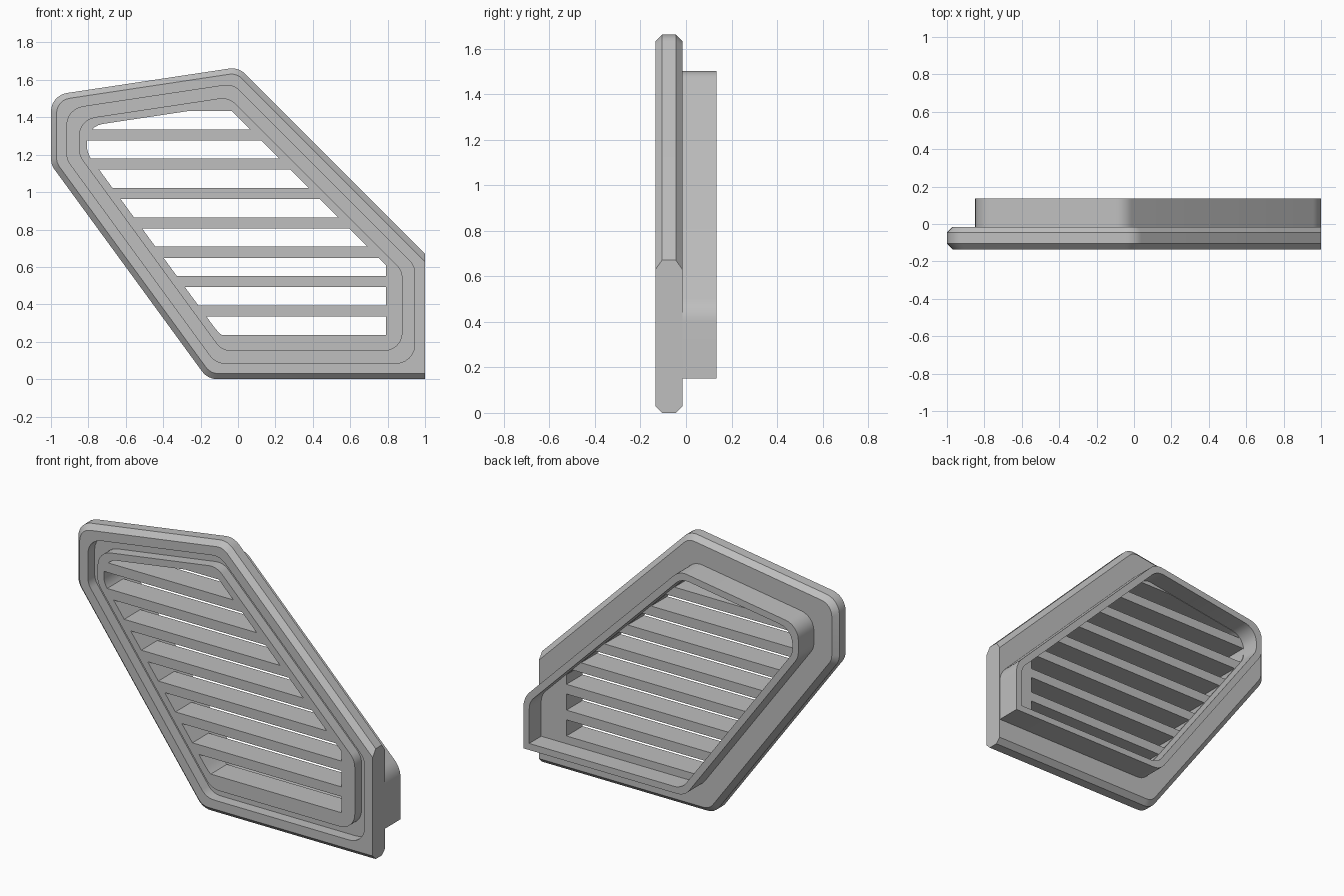
import bpy
import bmesh
import math
from mathutils import Vector

if "Cube" in bpy.data.objects:
    bpy.data.objects.remove(bpy.data.objects["Cube"], do_unlink=True)

# Six-sided outline in x, z, clockwise from the upper left corner
CORNERS = [Vector(p) for p in ((-1, 1.517), (0.003, 1.668), (1.03, 0.641),
                               (1.03, 0), (-0.162, 0), (-1, 1.147))]
RIGHT_EDGE = 2
ARC_STEPS = 6


def outline(inset, radii, right=None):
    """Inset the outline, optionally move its right edge, and round the corners."""
    lines = []
    for i, a in enumerate(CORNERS):
        d = (CORNERS[(i + 1) % 6] - a).normalized()
        inward = Vector((d.y, -d.x))
        p = a + inward * inset
        if i == RIGHT_EDGE and right is not None:
            p = Vector((right, a.y))
        lines.append((p, d))
    points = []
    for i in range(6):
        (p, d), (q, e) = lines[i - 1], lines[i]
        corner = p + d * ((q - p).cross(e) / d.cross(e))
        turn = d.angle(e)
        r = radii[i]
        centre = corner - d * r * math.tan(turn / 2) + Vector((d.y, -d.x)) * r
        start = Vector((-d.y, d.x)) * r
        for k in range(ARC_STEPS + 1):
            a = -turn * k / ARC_STEPS
            points.append(centre + Vector((start.x * math.cos(a) - start.y * math.sin(a),
                                           start.x * math.sin(a) + start.y * math.cos(a))))
    return points


def loft(bm, loops):
    """Skin a list of (outline, y) loops and cap both ends."""
    rings = [[bm.verts.new((p.x, y, p.y)) for p in pts] for pts, y in loops]
    for a, b in zip(rings, rings[1:]):
        for i in range(len(a)):
            j = (i + 1) % len(a)
            bm.faces.new((a[i], a[j], b[j], b[i]))
    bm.faces.new(rings[0])
    bm.faces.new(rings[-1])
    bmesh.ops.remove_doubles(bm, verts=bm.verts[:], dist=0.00005)
    bmesh.ops.recalc_face_normals(bm, faces=bm.faces[:])


def make_object(name, bm):
    mesh = bpy.data.meshes.new(name)
    bm.to_mesh(mesh)
    bm.free()
    obj = bpy.data.objects.new(name, mesh)
    bpy.context.collection.objects.link(obj)
    return obj


def radii(r, upper_right=None, lower_right=None):
    return [r, r, r if upper_right is None else upper_right,
            r if lower_right is None else lower_right, r, r]


FRONT, BACK, RIM_BACK = -0.135, 0.135, -0.015
GROOVE, FLOOR, CHAMFER = -0.07, 0.02, 0.03

# Profile loops, from the front panel out over the rim to the rear collar
island = outline(0.15, radii(0.1))
groove = outline(0.085, radii(0.1))
rim_face = outline(CHAMFER, radii(0.08, 0, 0), 1)
rim_edge = outline(0, radii(0.1, 0, 0), 1)
collar_outer = outline(0.15, radii(0.1, 0.14, 0), 0.999)
collar_inner = outline(0.19, radii(0.1, 0.1, 0), 0.96)

bm = bmesh.new()
loft(bm, [(island, FRONT), (island, GROOVE), (groove, GROOVE), (groove, FRONT),
          (rim_face, FRONT), (rim_edge, FRONT + CHAMFER),
          (rim_edge, RIM_BACK - CHAMFER), (rim_face, RIM_BACK),
          (collar_outer, RIM_BACK), (collar_outer, BACK),
          (collar_inner, BACK), (collar_inner, FLOOR)])
vent = make_object("vent_cover", bm)

# Slot cutters: the opening sliced into horizontal bands
opening = outline(0.192, [0.1, 0, 0, 0, 0.2, 0.12], 0.79)
cutter_bm = bmesh.new()
for i in range(8):
    low = 0.237 + 0.157 * i
    band = bmesh.new()
    loft(band, [(opening, -0.3), (opening, 0.1)])
    for z, side in ((low, -1), (low + 0.098, 1)):
        cut = bmesh.ops.bisect_plane(band, geom=band.verts[:] + band.edges[:] + band.faces[:],
                                     plane_co=(0, 0, z), plane_no=(0, 0, side),
                                     clear_outer=True)
        edges = [g for g in cut["geom_cut"] if isinstance(g, bmesh.types.BMEdge)]
        bmesh.ops.contextual_create(band, geom=edges)
    bmesh.ops.recalc_face_normals(band, faces=band.faces[:])
    part = bpy.data.meshes.new("slot_band")
    band.to_mesh(part)
    band.free()
    cutter_bm.from_mesh(part)
    bpy.data.meshes.remove(part)
cutter = make_object("slot_cutter", cutter_bm)
cutter.hide_render = True

# Cut the slots, leaving the slats between them
mod = vent.modifiers.new("slots", "BOOLEAN")
mod.operation = "DIFFERENCE"
mod.solver = "EXACT"
mod.object = cutter
bpy.ops.object.select_all(action="DESELECT")
bpy.context.view_layer.objects.active = vent
vent.select_set(True)
bpy.ops.object.modifier_apply(modifier=mod.name)
bpy.data.objects.remove(cutter, do_unlink=True)

# Plain grey finish
grey = bpy.data.materials.new("light_grey")
grey.use_nodes = True
colour = (0.52, 0.52, 0.52, 1)
grey.diffuse_color = colour
grey.node_tree.nodes["Principled BSDF"].inputs["Base Color"].default_value = colour
vent.data.materials.clear()
vent.data.materials.append(grey)
bpy.ops.object.shade_smooth_by_angle(angle=math.radians(25))
